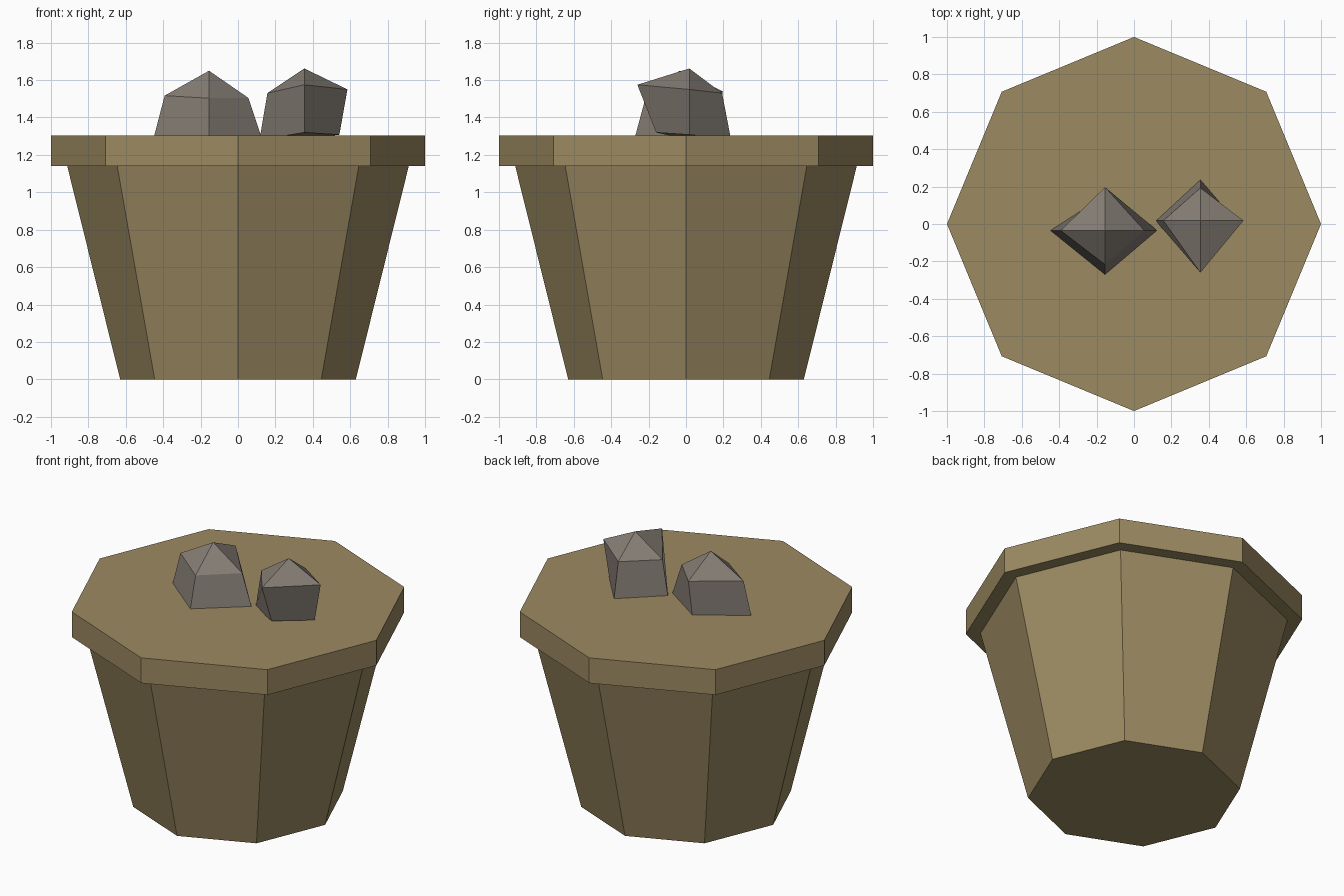
import bpy, bmesh, math

if "Cube" in bpy.data.objects:
    bpy.data.objects.remove(bpy.data.objects["Cube"])


def material(name, srgb):
    m = bpy.data.materials.new(name)
    lin = [((c / 255 + 0.055) / 1.055) ** 2.4 for c in srgb]
    m.diffuse_color = (*lin, 1)
    m.use_nodes = True
    m.node_tree.nodes["Principled BSDF"].inputs["Base Color"].default_value = m.diffuse_color
    return m


clay = material("tan_clay", (156, 138, 98))
stone = material("grey_stone", (134, 126, 117))


def loft(name, rings, mat, apex=None):
    """Join rings of points (bottom to top), closing with a flat cap or an apex."""
    bm = bmesh.new()
    loops = [[bm.verts.new(p) for p in ring] for ring in rings]
    n = len(loops[0])
    for low, high in zip(loops, loops[1:]):
        for i in range(n):
            j = (i + 1) % n
            bm.faces.new((low[i], low[j], high[j], high[i]))
    bm.faces.new(loops[0][::-1])
    top = loops[-1]
    if apex:
        tip = bm.verts.new(apex)
        for i in range(n):
            bm.faces.new((top[i], top[(i + 1) % n], tip))
    else:
        bm.faces.new(top)
    bmesh.ops.recalc_face_normals(bm, faces=bm.faces)
    mesh = bpy.data.meshes.new(name)
    bm.to_mesh(mesh)
    bm.free()
    mesh.materials.append(mat)
    ob = bpy.data.objects.new(name, mesh)
    bpy.context.collection.objects.link(ob)
    return ob


def octagon(r, z):
    return [(r * math.cos(i * math.pi / 4), r * math.sin(i * math.pi / 4), z)
            for i in range(8)]


# Tapered pot with its overhanging rim, in one shell
loft("pot", [octagon(0.63, 0), octagon(0.913, 1.14),
             octagon(1, 1.14), octagon(1, 1.305)], clay)


def rock(name, x, y, base, shoulder, tip):
    """Four-sided stone; corners are (distance, height) for right, back, left, front."""
    dirs = [(1, 0), (0, 1), (-1, 0), (0, -1)]
    rings = [[(x + d * u, y + d * v, z) for (u, v), (d, z) in zip(dirs, ring)]
             for ring in (base, shoulder)]
    loft(name, rings, stone, (x, y, tip))


# Two pointed stones resting on top
rock("left_stone", -0.155, -0.035,
     [(0.28, 1.295), (0.19, 1.295), (0.295, 1.295), (0.238, 1.295)],
     [(0.21, 1.505), (0.232, 1.54), (0.237, 1.517), (0.182, 1.503)], 1.65)
rock("right_stone", 0.355, 0.018,
     [(0.187, 1.308), (0.222, 1.285), (0.24, 1.28), (0.178, 1.32)],
     [(0.23, 1.55), (0.175, 1.53), (0.198, 1.53), (0.278, 1.575)], 1.662)
